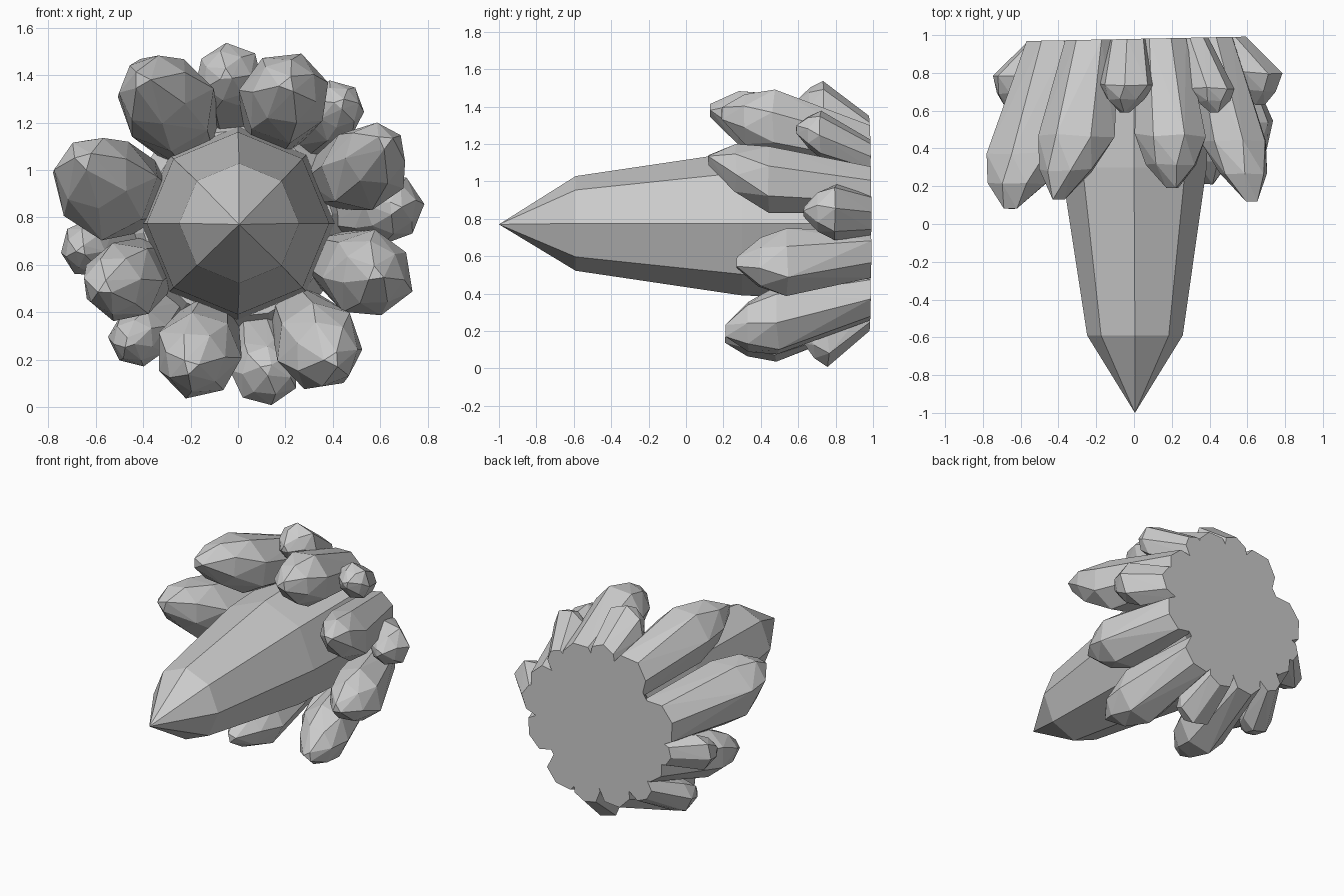
import bpy
import bmesh
import math
import random
from mathutils import Vector

random.seed(7)

default_cube = bpy.data.objects.get("Cube")
if default_cube:
    bpy.data.objects.remove(default_cube, do_unlink=True)

# Single stone colour
stone = bpy.data.materials.new("stone grey")
stone.use_nodes = True
GREY = (0.6, 0.6, 0.6, 1.0)
stone.diffuse_color = GREY
stone.node_tree.nodes["Principled BSDF"].inputs["Base Color"].default_value = GREY

CENTRE = Vector((0, 0, 0.775))


def back_y(x):
    """The flat, slightly tilted plane that all the crystals grow from."""
    return 0.98 + 0.02 * x


def ring(centre, radius, sides, turn, jitter=0.0):
    """Points of a polygon facing the front."""
    points = []
    for i in range(sides):
        angle = turn + math.tau * i / sides
        r = radius * (1 + random.uniform(-jitter, jitter))
        y = random.uniform(-jitter, jitter) * radius
        points.append(centre + Vector((r * math.cos(angle), y, r * math.sin(angle))))
    return points


def hull_object(name, points):
    """Flat-faced solid wrapped around the given points."""
    bm = bmesh.new()
    for p in points:
        bm.verts.new(p)
    result = bmesh.ops.convex_hull(bm, input=bm.verts)
    loose = set(result["geom_interior"]) | set(result["geom_unused"])
    bmesh.ops.delete(bm, geom=[v for v in loose if isinstance(v, bmesh.types.BMVert)],
                     context='VERTS')
    bmesh.ops.recalc_face_normals(bm, faces=bm.faces)
    mesh = bpy.data.meshes.new(name)
    bm.to_mesh(mesh)
    bm.free()
    mesh.materials.append(stone)
    obj = bpy.data.objects.new(name, mesh)
    bpy.context.collection.objects.link(obj)


def flatten_back(points):
    for p in points:
        p.y = back_y(p.x)
    return points


def crystal(name, belly, radius, tip):
    """Outer crystal: flat root, swollen middle, tapered shoulder, blunt tip."""
    belly, tip = Vector(belly), Vector(tip)
    root = CENTRE + (belly - CENTRE) * 0.76
    turn = math.atan2(belly.z - CENTRE.z, belly.x)
    shoulder = belly.lerp(tip, 0.55)
    points = flatten_back(ring(root, radius * 0.74, 7, turn, 0.08))
    points += ring(belly, radius * 1.04, 7, turn, 0.05)
    points += ring(shoulder, radius * 0.74, 7, turn + 0.2, 0.06)
    points += ring(tip, radius * 0.2, 3, turn, 0.05)
    hull_object(name, points)


# Large central crystal
main = flatten_back(ring(CENTRE, 0.41, 8, 0))
main += ring(CENTRE + Vector((0, 0.3, 0)), 0.385, 8, 0)
main += ring(CENTRE + Vector((0.005, -0.59, 0)), 0.253, 8, 0)
main.append(CENTRE + Vector((0.005, -1.0, -0.005)))
hull_object("central_crystal", main)

# Flat root joining the crystals at the back
root_points = flatten_back(ring(CENTRE, 0.46, 14, 0.1, 0.04))
root_points += ring(CENTRE + Vector((0, 0.88, 0)), 0.4, 14, 0.1)
hull_object("crystal_root", root_points)

# Outer crystals: name, belly centre, radius, tip
CRYSTALS = [
    ("upper_right_long", (-.30, .47, 1.28), .203, (-.41, .13, 1.38)),
    ("upper_left_long", (.20, .47, 1.31), .185, (.21, .19, 1.36)),
    ("right_long", (-.565, .38, .93), .21, (-.65, .08, 1.04)),
    ("left_long", (.53, .44, 1.01), .175, (.62, .12, 1.12)),
    ("lower_left_side", (.55, .54, .56), .183, (.58, .27, .56)),
    ("lower_left_long", (.34, .49, .26), .182, (.40, .21, .20)),
    ("lower_right_long", (-.165, .48, .22), .178, (-.20, .21, .17)),
    ("lower_right_side", (-.49, .50, .53), .165, (-.56, .24, .50)),
    ("top_short", (-.04, .74, 1.39), .14, (-.05, .59, 1.40)),
    ("upper_left_short", (.41, .72, 1.25), .12, (.43, .59, 1.28)),
    ("left_short", (.63, .80, .84), .15, (.66, .63, .84)),
    ("right_short", (-.63, .78, .67), .115, (-.66, .62, .66)),
    ("bottom_short", (.115, .76, .15), .14, (.12, .63, .16)),
    ("lower_right_short", (-.42, .72, .29), .12, (-.46, .55, .27)),
]
for label, belly, radius, tip in CRYSTALS:
    crystal(label + "_crystal", belly, radius, tip)
